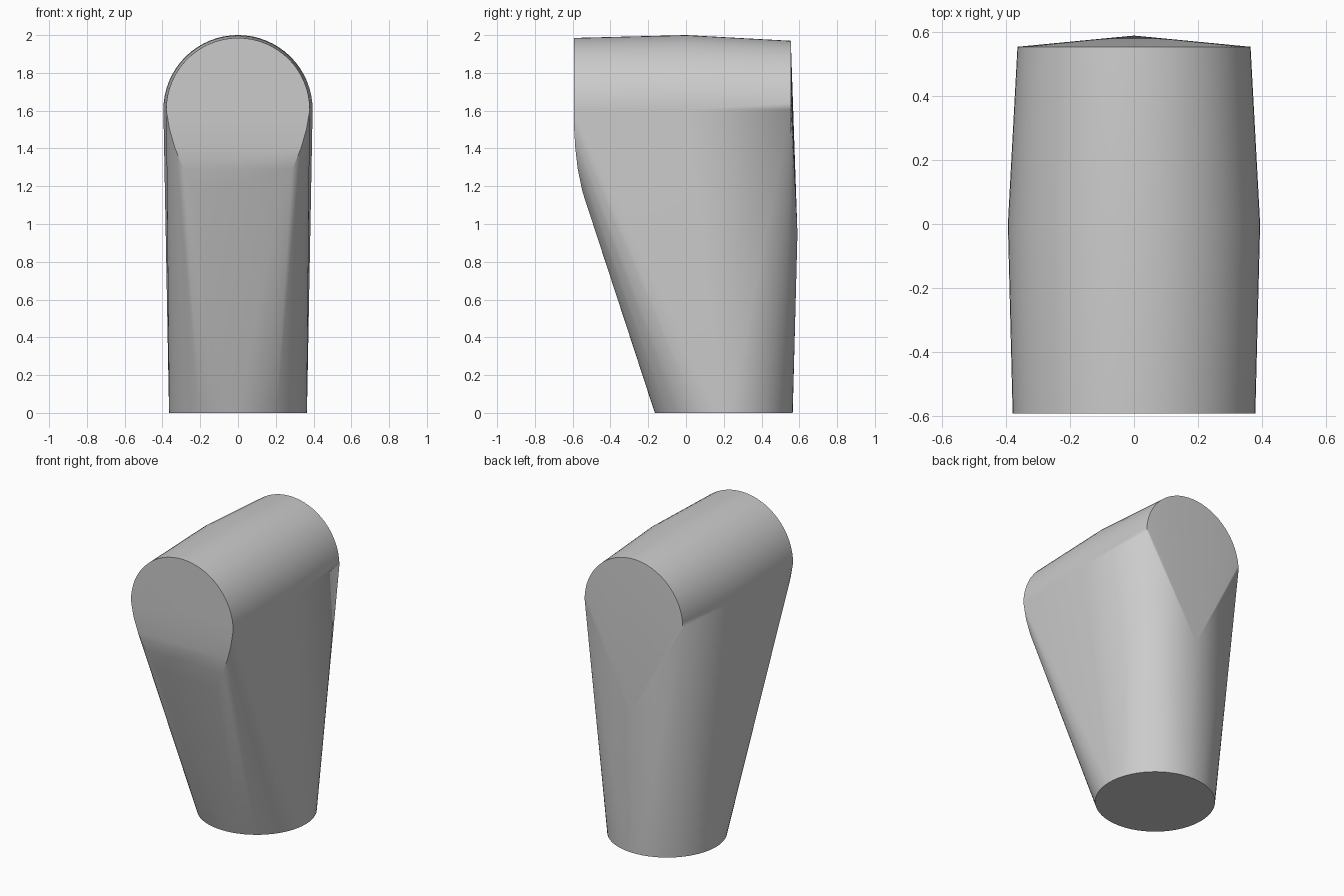
import bpy
import bmesh
from math import pi, sin, cos, radians

cube = bpy.data.objects.get("Cube")
if cube:
    bpy.data.objects.remove(cube, do_unlink=True)

AXIS_Z = 1.605      # height of the barrel axis
FOOT_R = 0.365
FOOT_Y = 0.2
SEGMENTS = 64


def half_arch(radius, y):
    """Upper half circle in a plane across the barrel."""
    return [(radius * cos(pi * i / 32), y, AXIS_Z + radius * sin(pi * i / 32))
            for i in range(33)]


points = []

# Round foot
for i in range(SEGMENTS):
    a = 2 * pi * i / SEGMENTS
    points.append((FOOT_R * cos(a), FOOT_Y + FOOT_R * sin(a), 0))

# Barrel top, slightly swollen in the middle
for radius, y in ((0.38, -0.594), (0.395, 0.0), (0.365, 0.555)):
    points += half_arch(radius, y)

# Curved lower part of the front face: half width, y, z
for x, y, z in ((0.362, -0.592, 1.5), (0.333, -0.586, 1.4),
                (0.287, -0.573, 1.29), (0.225, -0.548, 1.17)):
    points += [(x, y, z), (-x, y, z)]

# Gentle bulge on the back
points.append((0, 0.59, 0.95))

# Stretch a skin around all sections
bm = bmesh.new()
for p in points:
    bm.verts.new(p)
bmesh.ops.convex_hull(bm, input=bm.verts[:])
loose = [v for v in bm.verts if not v.link_faces]
bmesh.ops.delete(bm, geom=loose, context='VERTS')
bmesh.ops.dissolve_limit(bm, angle_limit=radians(0.1),
                         verts=bm.verts[:], edges=bm.edges[:])
bmesh.ops.recalc_face_normals(bm, faces=bm.faces[:])
mesh = bpy.data.meshes.new("tapered_body")
bm.to_mesh(mesh)
bm.free()

body = bpy.data.objects.new("tapered_body", mesh)
bpy.context.collection.objects.link(body)

# Plain grey surface
grey = bpy.data.materials.new("light_grey")
grey.use_nodes = True
color = (0.6, 0.6, 0.6, 1)
grey.diffuse_color = color
grey.node_tree.nodes["Principled BSDF"].inputs["Base Color"].default_value = color
mesh.materials.append(grey)

# Smooth sides with crisp rims
bpy.ops.object.select_all(action='DESELECT')
body.select_set(True)
bpy.context.view_layer.objects.active = body
bpy.ops.object.shade_smooth_by_angle(angle=radians(30))
